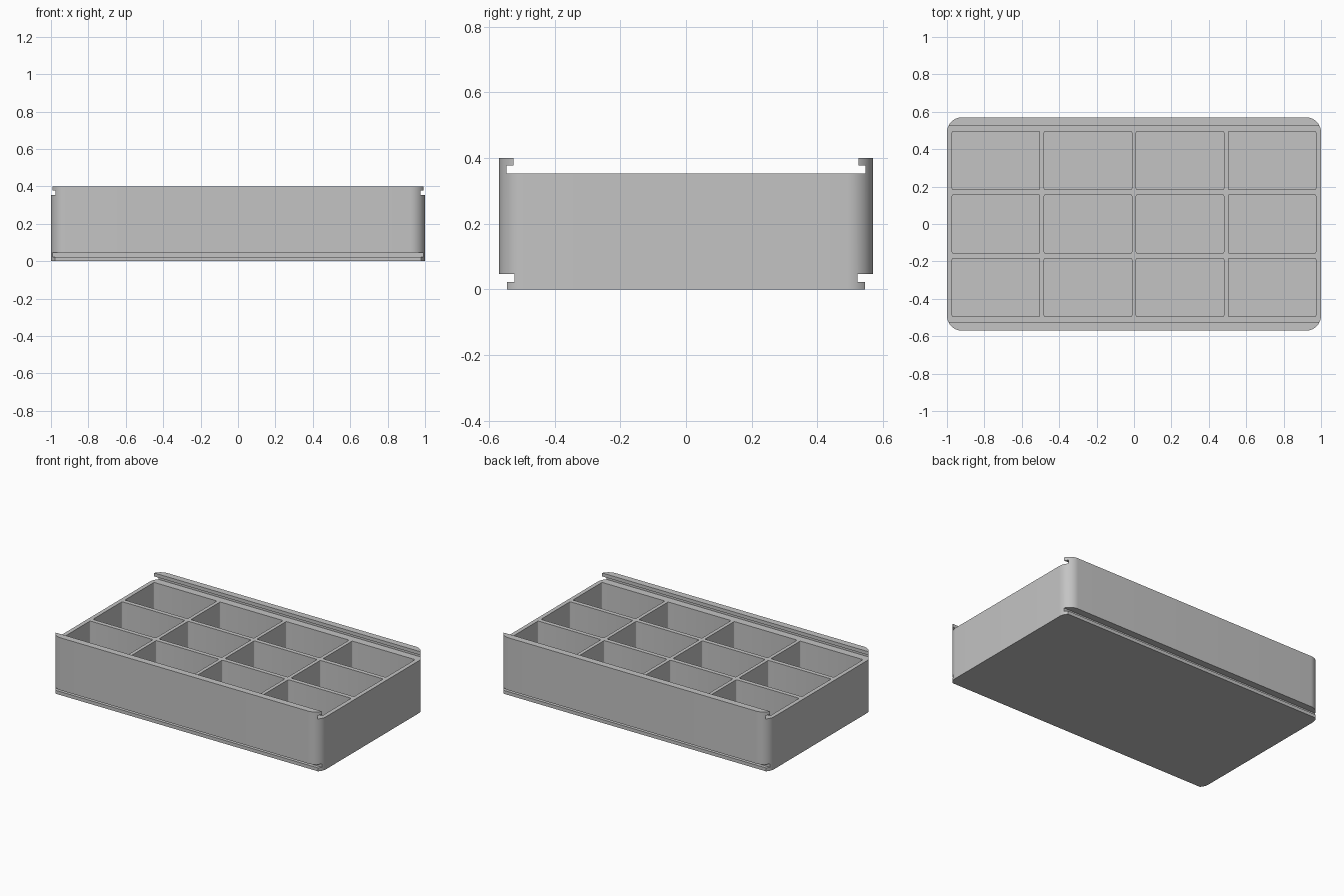
import bpy
import bmesh
from math import cos, sin, pi, radians
from mathutils import Vector

cube = bpy.data.objects.get("Cube")
if cube:
    bpy.data.objects.remove(cube)

# Main sizes
HALF_X, HALF_Y, HEIGHT = 1.0, 0.57, 0.40
CORNER = 0.08
FLOOR = 0.07
COLUMNS, ROWS = 4, 3
PITCH_X, PITCH_Y = 0.492, 0.34
POCKET_X, POCKET_Y = 0.468, 0.311

grey = bpy.data.materials.new("plain grey")
grey.use_nodes = True
colour = (0.55, 0.55, 0.55, 1)
grey.diffuse_color = colour
grey.node_tree.nodes["Principled BSDF"].inputs["Base Color"].default_value = colour


def extrude_outlines(name, outlines, offset):
    """Make closed prisms from outlines swept along an offset."""
    bm = bmesh.new()
    for outline in outlines:
        face = bm.faces.new([bm.verts.new(p) for p in outline])
        result = bmesh.ops.extrude_face_region(bm, geom=[face], use_keep_orig=True)
        moved = [v for v in result["geom"] if isinstance(v, bmesh.types.BMVert)]
        bmesh.ops.translate(bm, verts=moved, vec=offset)
    bmesh.ops.recalc_face_normals(bm, faces=bm.faces)
    mesh = bpy.data.meshes.new(name)
    bm.to_mesh(mesh)
    bm.free()
    mesh.materials.append(grey)
    obj = bpy.data.objects.new(name, mesh)
    bpy.context.collection.objects.link(obj)
    return obj


def rounded_rectangle(cx, cy, hx, hy, radius, steps, z):
    points = []
    for corner, (sx, sy) in enumerate([(1, 1), (-1, 1), (-1, -1), (1, -1)]):
        for i in range(steps + 1):
            a = (corner + i / steps) * pi / 2
            points.append(Vector((cx + sx * (hx - radius) + radius * cos(a),
                                  cy + sy * (hy - radius) + radius * sin(a), z)))
    return points


def apply_boolean(target, cutter, operation):
    mod = target.modifiers.new(operation.title(), "BOOLEAN")
    mod.operation = operation
    mod.solver = "EXACT"
    mod.object = cutter
    bpy.context.view_layer.objects.active = target
    bpy.ops.object.modifier_apply(modifier=mod.name)
    bpy.data.objects.remove(cutter)


# Rounded block
tray = extrude_outlines(
    "compartment_tray",
    [rounded_rectangle(0, 0, HALF_X, HALF_Y, CORNER, 14, 0)],
    Vector((0, 0, HEIGHT)))

# End profile: foot rail, side groove, wall, top lip and lid channel
side = [(0.545, 0), (0.545, 0.023), (0.523, 0.023), (0.523, 0.047),
        (0.6, 0.047), (0.6, 0.45), (0.525, 0.45), (0.525, 0.377),
        (0.547, 0.377), (0.547, 0.353)]
side[0] = (0.545, -0.05)
section = [Vector((-1.1, y, z)) for y, z in side]
section += [Vector((-1.1, -y, z)) for y, z in reversed(side)]
profile = extrude_outlines("rail_profile", [section], Vector((2.2, 0, 0)))
apply_boolean(tray, profile, "INTERSECT")

# Grid of compartments
pockets = [rounded_rectangle((c - (COLUMNS - 1) / 2) * PITCH_X,
                             (r - (ROWS - 1) / 2) * PITCH_Y,
                             POCKET_X / 2, POCKET_Y / 2, 0.006, 3, FLOOR)
           for c in range(COLUMNS) for r in range(ROWS)]
cutter = extrude_outlines("pocket_cutters", pockets, Vector((0, 0, HEIGHT)))
apply_boolean(tray, cutter, "DIFFERENCE")

# Smooth rounded corners, crisp edges
bpy.ops.object.select_all(action="DESELECT")
tray.select_set(True)
bpy.context.view_layer.objects.active = tray
bpy.ops.object.shade_smooth_by_angle(angle=radians(35))
